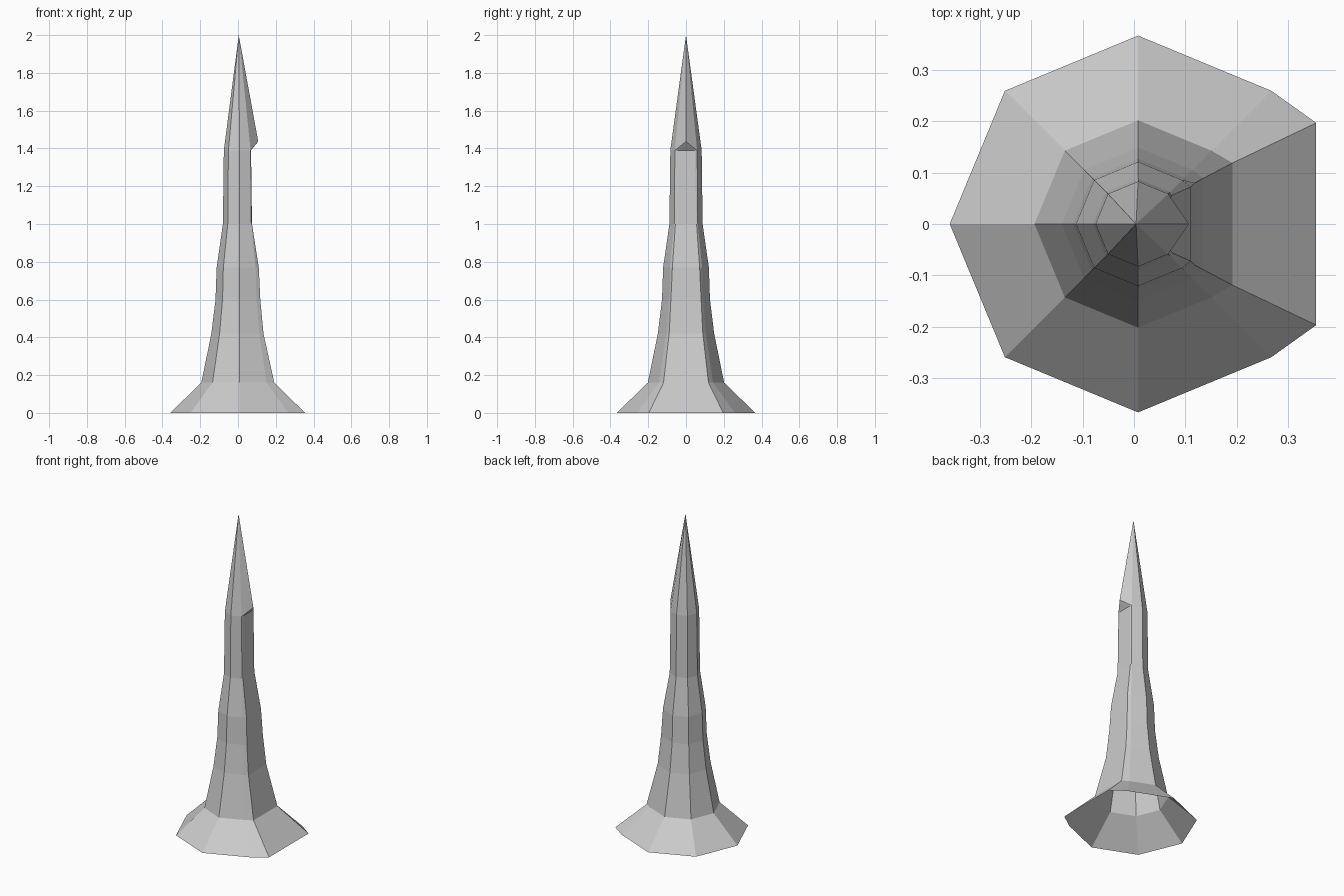
import bpy, bmesh, math

if "Cube" in bpy.data.objects:
    bpy.data.objects.remove(bpy.data.objects["Cube"])

CX = 0.008  # spire axis
# height, octagon radius, flat side x, flat side half width
RINGS = [
    (0.00, 0.367, 0.355, 0.197),
    (0.16, 0.202, 0.192, 0.119),
    (0.42, 0.149, 0.135, 0.089),
    (0.60, 0.127, 0.118, 0.080),
    (0.77, 0.121, 0.110, 0.072),
    (1.00, 0.088, 0.074, 0.056),
    (1.39, 0.083, 0.069, 0.046),
]

stone = bpy.data.materials.new("grey stone")
stone.diffuse_color = (0.6, 0.6, 0.6, 1)
stone.use_nodes = True
stone.node_tree.nodes["Principled BSDF"].inputs["Base Color"].default_value = stone.diffuse_color

bm = bmesh.new()


def ring(z, r, fx, fy):
    """Seven octagon corners, with the eighth split into a flat side."""
    pts = [(CX + r * math.cos(i * math.pi / 4), r * math.sin(i * math.pi / 4), z)
           for i in range(1, 8)]
    pts += [(fx, -fy, z), (fx, fy, z)]
    return [bm.verts.new(p) for p in pts]


# Flared skirt and tapering shaft, open underneath
rings = [ring(*r) for r in RINGS]
for low, high in zip(rings, rings[1:]):
    for i in range(9):
        j = (i + 1) % 9
        bm.faces.new((low[i], low[j], high[j], high[i]))

# Pointed roof
top = rings[-1]
apex = bm.verts.new((CX - 0.004, 0, 2.0))
for i in range(6):
    bm.faces.new((top[i], top[i + 1], apex))

# Small overhanging beak above the flat side
beak = bm.verts.new((0.107, 0, 1.437))
for a, b in ((6, 7), (7, 8), (8, 0)):
    bm.faces.new((top[a], top[b], beak))
bm.faces.new((top[6], beak, apex))
bm.faces.new((beak, top[0], apex))

bmesh.ops.recalc_face_normals(bm, faces=bm.faces)
mesh = bpy.data.meshes.new("spire")
bm.to_mesh(mesh)
bm.free()
mesh.materials.append(stone)
bpy.context.collection.objects.link(bpy.data.objects.new("spire", mesh))
